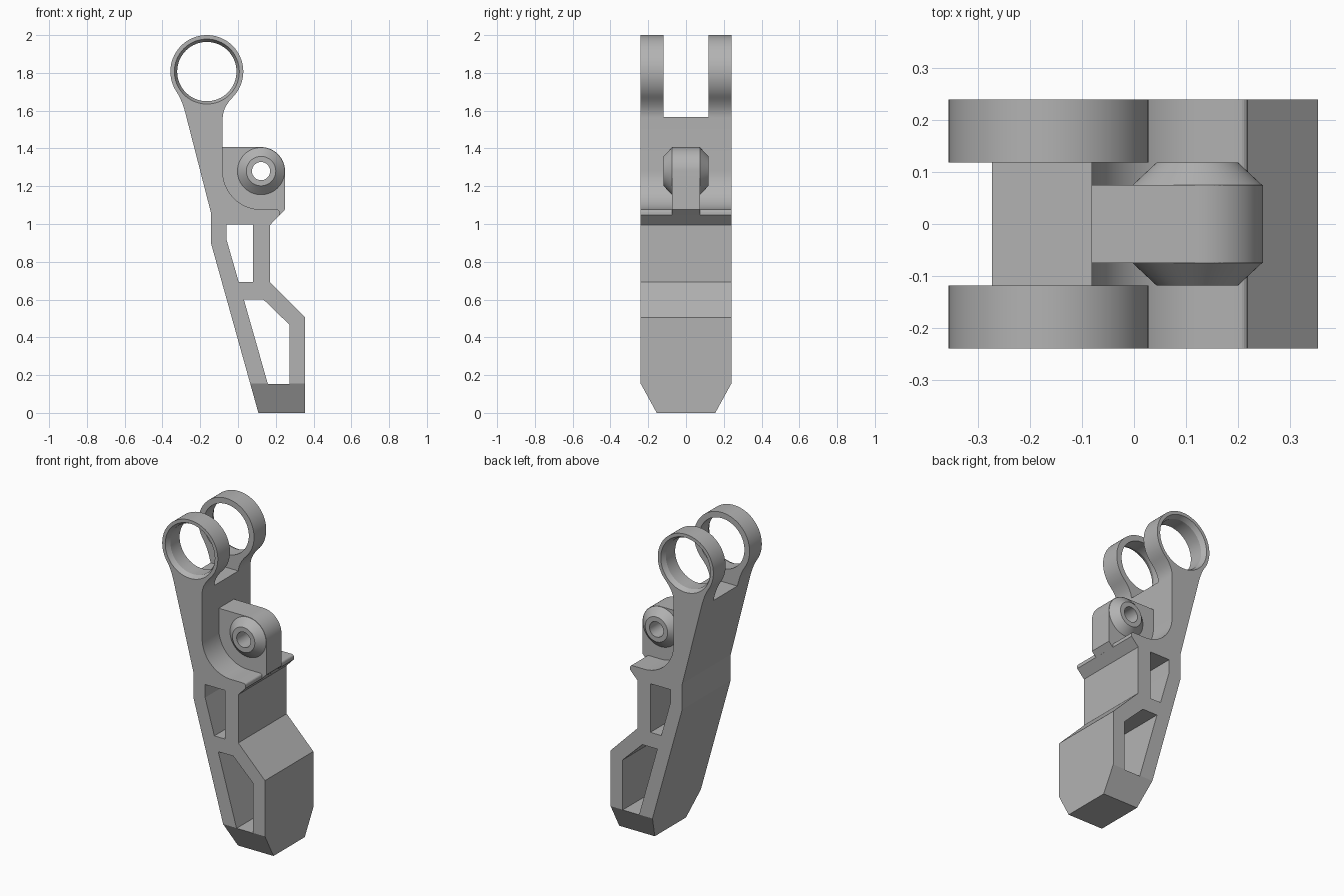
import bpy
import bmesh
from math import cos, sin, pi, radians
from mathutils import Vector

cube = bpy.data.objects.get("Cube")
if cube:
    bpy.data.objects.remove(cube, do_unlink=True)

grey = bpy.data.materials.new("plain grey")
grey.use_nodes = True
grey.diffuse_color = (0.45, 0.45, 0.45, 1)
grey.node_tree.nodes["Principled BSDF"].inputs["Base Color"].default_value = (0.45, 0.45, 0.45, 1)


def arc(cx, cz, r, start, end, steps):
    """Points along a circular arc, angles in degrees."""
    angles = [radians(start + (end - start) * i / steps) for i in range(steps + 1)]
    return [(cx + r * cos(a), cz + r * sin(a)) for a in angles]


def fillet(a, b, c, steps=10):
    """Smooth curve from a to c, pulled towards b."""
    a, b, c = Vector(a), Vector(b), Vector(c)
    ts = [i / steps for i in range(steps + 1)]
    return [tuple(a * (1 - t) ** 2 + b * 2 * t * (1 - t) + c * t * t) for t in ts]


def finish(name, bm):
    bmesh.ops.recalc_face_normals(bm, faces=bm.faces)
    mesh = bpy.data.meshes.new(name)
    bm.to_mesh(mesh)
    bm.free()
    mesh.materials.append(grey)
    obj = bpy.data.objects.new(name, mesh)
    bpy.context.collection.objects.link(obj)
    return obj


def extrude(name, points, half, axis="y"):
    """Prism of an outline, centred along the given axis."""
    bm = bmesh.new()
    if axis == "y":
        verts = [bm.verts.new((u, -half, z)) for u, z in points]
        step = (0, 2 * half, 0)
    else:
        verts = [bm.verts.new((-half, u, z)) for u, z in points]
        step = (2 * half, 0, 0)
    face = bm.faces.new(verts)
    out = bmesh.ops.extrude_face_region(bm, geom=[face])
    moved = [g for g in out["geom"] if isinstance(g, bmesh.types.BMVert)]
    bmesh.ops.translate(bm, verts=moved, vec=step)
    return finish(name, bm)


def lathe(name, profile, centre, closed, segments=64):
    """Turn (radius, y) points about a y-directed axis through centre (x, z)."""
    bm = bmesh.new()
    rings = []
    for r, y in profile:
        ring = arc(centre[0], centre[1], r, 0, 360, segments)[:-1]
        rings.append([bm.verts.new((x, y, z)) for x, z in ring])
    pairs = list(zip(rings, rings[1:]))
    if closed:
        pairs.append((rings[-1], rings[0]))
    else:
        bm.faces.new(rings[0])
        bm.faces.new(rings[-1])
    for a, b in pairs:
        for i in range(segments):
            j = (i + 1) % segments
            bm.faces.new((a[i], a[j], b[j], b[i]))
    return finish(name, bm)


def boolean(obj, cutter, operation="DIFFERENCE"):
    mod = obj.modifiers.new("cut", "BOOLEAN")
    mod.operation = operation
    mod.solver = "EXACT"
    mod.object = cutter
    bpy.context.view_layer.objects.active = obj
    bpy.ops.object.modifier_apply(modifier=mod.name)
    bpy.data.objects.remove(cutter, do_unlink=True)


def smooth(obj):
    bpy.ops.object.select_all(action="DESELECT")
    obj.select_set(True)
    bpy.context.view_layer.objects.active = obj
    bpy.ops.object.shade_smooth_by_angle(angle=radians(13))


EYE = (-0.165, 1.807)
PIVOT = (0.122, 1.28)
eye_arc = arc(*EYE, 0.193, -44, 213.8, 56)

# Side outline of the arm: foot, knee, lip, saddle, neck and eye
outline = [(0.108, 0), (0.355, 0), (0.355, 0.505), (0.17, 0.692), (0.17, 0.995), (0.22, 1.047)]
outline += fillet((0.22, 1.06), (0.22, 1.077), (0.203, 1.077), 6)
outline += arc(*PIVOT, 0.203, 270, 180, 24)
outline += fillet((-0.081, 1.56), (-0.081, 1.617), eye_arc[0])[:-1]
outline += eye_arc
outline += fillet(eye_arc[-1], (-0.296, 1.655), (-0.278, 1.585))[1:]
outline += [(-0.142, 1.055), (-0.142, 0.895)]
arm = extrude("arm", outline, 0.3)

# Width outline: tapered foot and forked top
right_half = [(0.155, 0), (0.24, 0.155), (0.24, 2.1), (0.119, 2.1), (0.119, 1.567)]
left_half = [(-y, z) for y, z in reversed(right_half)]
boolean(arm, extrude("width_cutter", right_half + left_half, 0.6, "x"), "INTERSECT")

# Two windows through the arm
upper = [(-0.06, 0.997), (0.079, 0.997), (0.079, 0.692), (0.004, 0.692), (-0.06, 0.915)]
lower = [(0.031, 0.6), (0.135, 0.6), (0.272, 0.467), (0.272, 0.153), (0.158, 0.153)]
for window in (upper, lower):
    boolean(arm, extrude("window_cutter", window, 0.4))

# Eye bore, flared at the outer faces
bore = [(0.187, -0.27), (0.157, -0.21), (0.157, 0.21), (0.187, 0.27)]
boolean(arm, lathe("bore_cutter", bore, EYE, False))
smooth(arm)

# Central pivot tab
tab_outline = [(-0.1, 1.01), (0.184, 1.01), (0.249, 1.077)]
tab_outline += arc(*PIVOT, 0.127, 0, 90, 18) + [(-0.1, 1.407)]
pivot_tab = extrude("pivot_tab", tab_outline, 0.075)
boolean(pivot_tab, lathe("pin_cutter", [(0.06, -0.2), (0.06, 0.2)], PIVOT, False))
smooth(pivot_tab)

# Conical bosses on both sides of the tab, with the pin hole
boss = [(0.048, -0.119), (0.078, -0.119), (0.125, -0.075), (0.1, 0),
        (0.125, 0.075), (0.078, 0.119), (0.048, 0.119)]
smooth(lathe("pivot_boss", boss, PIVOT, True))
